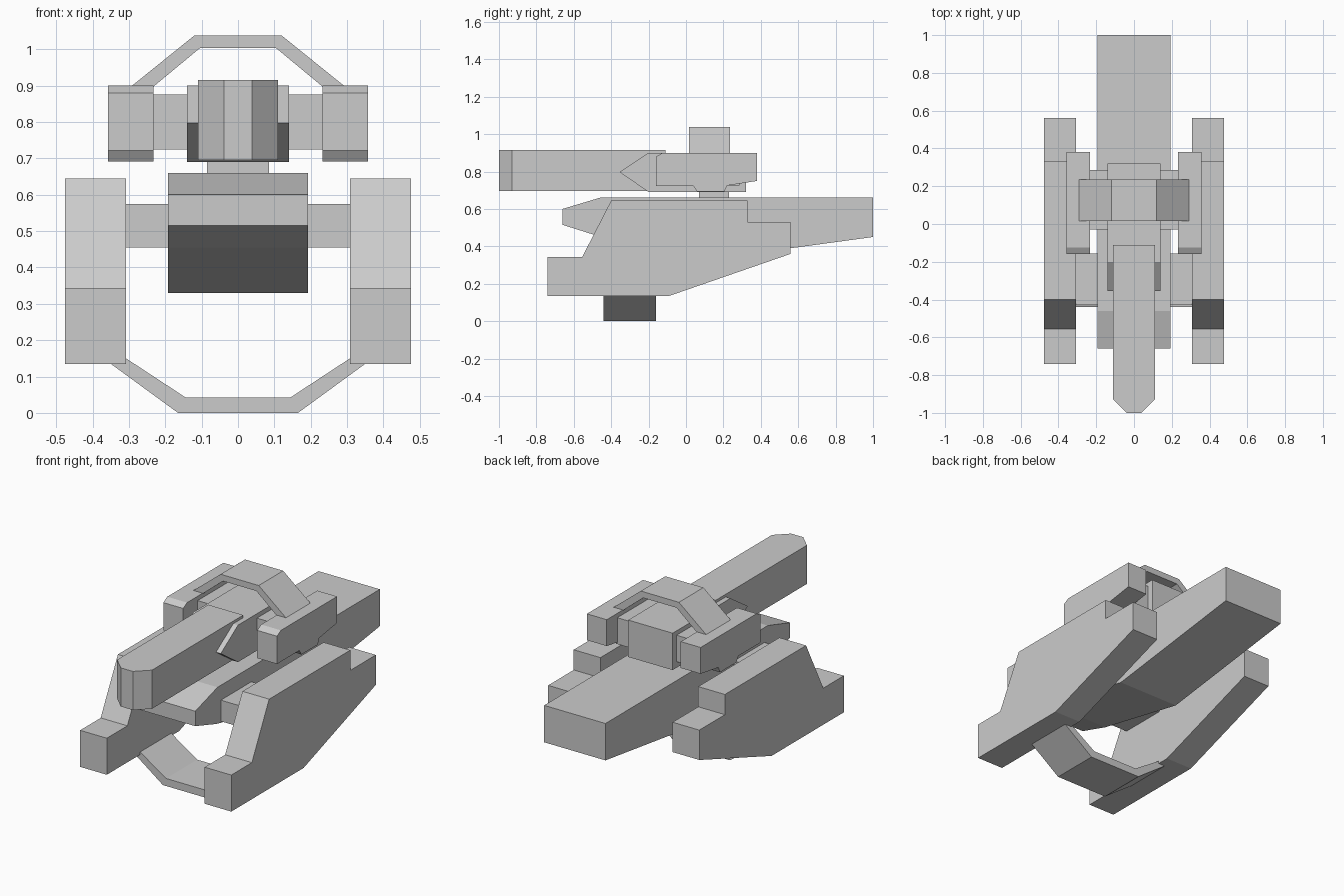
import bpy, bmesh
from mathutils import Vector

if "Cube" in bpy.data.objects:
    bpy.data.objects.remove(bpy.data.objects["Cube"])


def prism(name, pts, axis, lo, hi, mirror=False):
    """Extrude a 2D outline along an axis; optionally mirror it across x = 0."""
    place = {
        'x': lambda a, b, t: (t, a, b),   # outline in y, z
        'y': lambda a, b, t: (a, t, b),   # outline in x, z
        'z': lambda a, b, t: (a, b, t),   # outline in x, y
    }[axis]
    bm = bmesh.new()
    face = bm.faces.new([bm.verts.new(place(a, b, lo)) for a, b in pts])
    out = bmesh.ops.extrude_face_region(bm, geom=[face])
    verts = [v for v in out['geom'] if isinstance(v, bmesh.types.BMVert)]
    bmesh.ops.translate(bm, verts=verts, vec=Vector(place(0, 0, hi - lo)))
    bmesh.ops.recalc_face_normals(bm, faces=bm.faces)
    mesh = bpy.data.meshes.new(name)
    bm.to_mesh(mesh)
    bm.free()
    obj = bpy.data.objects.new(name, mesh)
    bpy.context.collection.objects.link(obj)
    if mirror:
        obj.modifiers.new("Mirror", 'MIRROR').use_axis[0] = True
    return obj


def box(name, x, y, z, mirror=False):
    rect = [(y[0], z[0]), (y[1], z[0]), (y[1], z[1]), (y[0], z[1])]
    return prism(name, rect, 'x', x[0], x[1], mirror)


def strap(name, outer, inner, y):
    """Bent band: outer and inner half paths, reflected to both sides."""
    def full(path):
        return path + [(-a, b) for a, b in reversed(path)]
    return prism(name, full(outer) + full(inner)[::-1], 'y', y[0], y[1])


# Central hull with wedge nose and tapered underside
prism("hull", [(-.66, .515), (-.66, .60), (-.46, .66), (1, .66), (1, .45),
               (.12, .33), (-.47, .455)], 'x', -.193, .193)

# Side track pods and the beams joining them to the hull
prism("track_pod", [(-.74, .135), (-.74, .343), (-.555, .343), (-.40, .645),
                    (.33, .645), (.33, .53), (.56, .53), (.56, .36),
                    (-.09, .135)], 'x', .308, .476, True)
box("pod_beam", (.18, .32), (-.43, -.155), (.455, .575), True)

# Lower band under the pods
strap("lower_band", [(.35, .135), (.165, 0)],
      [(.308, .15), (.145, .043)], (-.44, -.16))

# Turret on its neck
box("turret_neck", (-.085, .085), (.07, .23), (.65, .70))
prism("turret", [(-.355, .797), (-.20, .90), (.32, .90), (.32, .69),
                 (-.20, .69)], 'x', -.14, .14)

# Barrel with chamfered muzzle
prism("barrel", [(-.11, -.11), (-.11, -.93), (-.038, -1), (.038, -1),
                 (.11, -.93), (.11, -.11)], 'z', .695, .915)

# Turret side housings and their beams
prism("turret_housing", [(-.16, .722), (-.16, .88), (-.125, .90), (.38, .90),
                         (.38, .75), (.22, .725), (.205, .692), (.06, .692),
                         (.04, .722)], 'x', .233, .358, True)
box("turret_beam", (.13, .24), (-.03, .285), (.725, .875), True)

# Arched band over the turret
strap("upper_band", [(.295, .897), (.12, 1.038)],
      [(.233, .897), (.105, 1.003)], (.015, .235))
